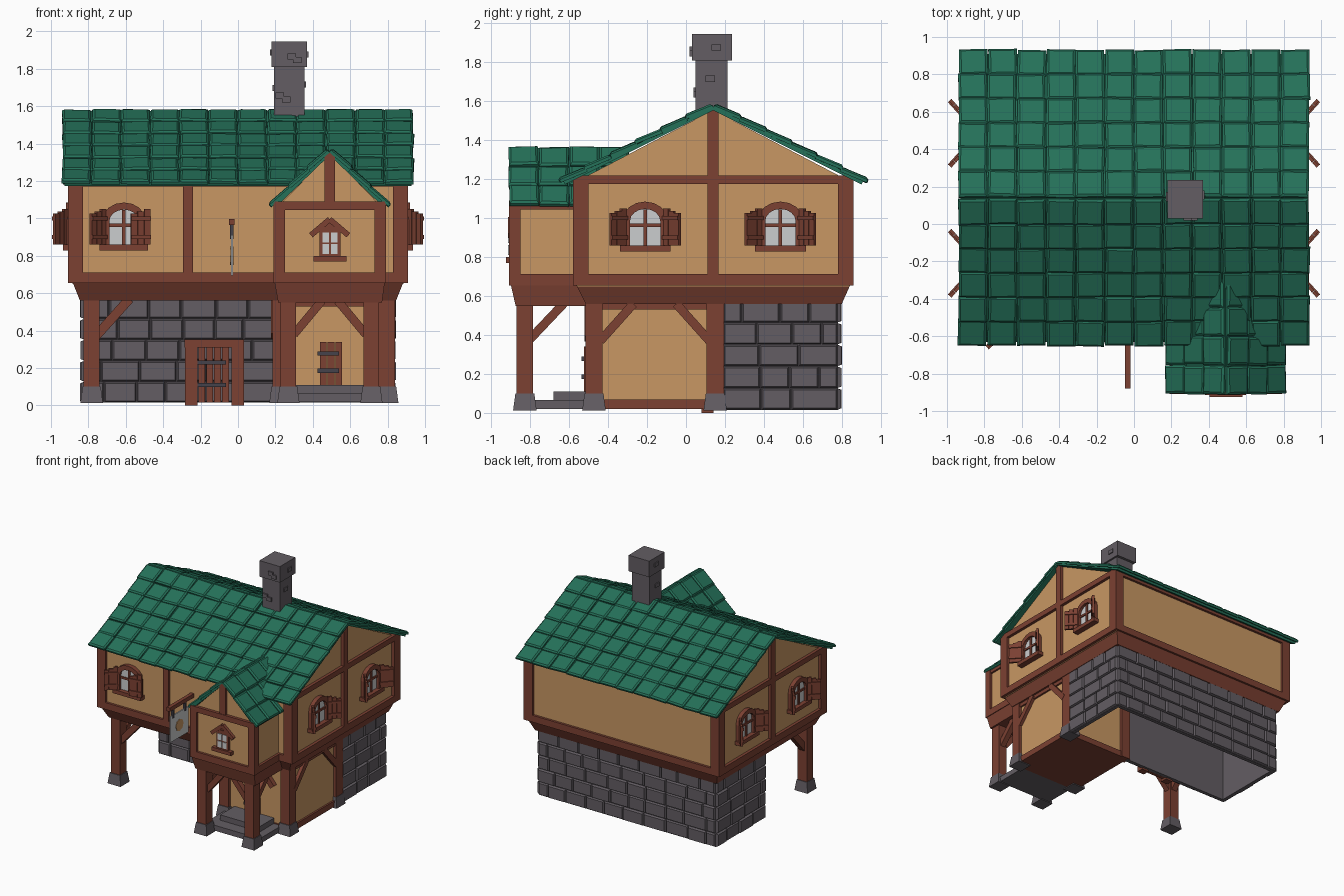
import bpy, bmesh, math, random
from mathutils import Matrix, Vector

if "Cube" in bpy.data.objects:
    bpy.data.objects.remove(bpy.data.objects["Cube"])

random.seed(4)
I = Matrix.Identity(4)
T = Matrix.Translation
R = lambda deg, ax='Z': Matrix.Rotation(math.radians(deg), 4, ax)
COL = {'timber brown': (0.20, 0.052, 0.032), 'plaster tan': (0.58, 0.31, 0.125), 'stone grey': (0.125, 0.11, 0.125),
       'roof green': (0.018, 0.165, 0.10), 'window pale': (0.60, 0.61, 0.62), 'iron dark': (0.06, 0.055, 0.07)}
MATS = {}
for k, c in COL.items():
    MATS[k] = bpy.data.materials.new(k)
    MATS[k].diffuse_color = (*c, 1)
WOOD, TAN, STONE, GREEN, PALE, IRON = COL
parts = {}


def part(name, col):
    return parts.setdefault(name, (bmesh.new(), col))[0]


def hull(name, col, lo, hi, m=I):
    """Solid between two matching point loops."""
    bm, n = part(name, col), len(lo)
    a = [bm.verts.new(m @ Vector(p)) for p in lo]
    b = [bm.verts.new(m @ Vector(p)) for p in hi]
    bm.faces.new(a[::-1])
    bm.faces.new(b)
    for i in range(n):
        bm.faces.new((a[i], a[(i + 1) % n], b[(i + 1) % n], b[i]))


def box(name, col, x0, x1, y0, y1, z0, z1, m=I, t=0.0):
    """Box; t shrinks the top face on every side."""
    lo = [(x0, y0, z0), (x1, y0, z0), (x1, y1, z0), (x0, y1, z0)]
    hi = [(x0 + t, y0 + t, z1), (x1 - t, y0 + t, z1), (x1 - t, y1 - t, z1), (x0 + t, y1 - t, z1)]
    hull(name, col, lo, hi, m)


def prism(name, col, pts, y0, y1, m=I):
    """Outline in x, z extruded along y."""
    hull(name, col, [(x, y0, z) for x, z in pts], [(x, y1, z) for x, z in pts], m)


def beam(name, p, q, w=0.05):
    p, q = Vector(p), Vector(q)
    m = T(p) @ (q - p).to_track_quat('Z', 'Y').to_matrix().to_4x4()
    box(name, WOOD, -w / 2, w / 2, -w / 2, w / 2, 0, (q - p).length, m)


def tiles(name, o, u, v, width, nu, nv):
    """Roof slope: thin deck plus overlapping, bevelled, slightly uneven tiles."""
    L, u, v = Vector(v).length, Vector(u).normalized(), Vector(v).normalized()
    n = u.cross(v)
    if n.z < 0:
        n = -n
    m = T(o) @ Matrix((u, v, n)).transposed().to_4x4()
    box(name, GREEN, 0.012, width - 0.012, 0, L - 0.015, -0.012, 0.008, m)
    du, dv = width / nu, L / nv
    for i in range(nu):
        for j in range(nv):
            r = lambda a: random.uniform(-a, a)
            tm = m @ T(((i + .5) * du + r(.004), (j + .5) * dv + r(.004), 0.008 + r(.002))) @ R(3.5 + r(1), 'X') @ R(r(1.6)) @ R(r(1.2), 'Y')
            box(name, GREEN, -du / 2 + .002, du / 2 - .002, -dv / 2, dv / 2 + .004, -.006, .010, tm)
            box(name, GREEN, -du / 2 + .002, du / 2 - .002, -dv / 2, dv / 2 + .004, .010, .019, tm, .012)


def bricks(m, x0, x1, rows=5, z0=0.015, z1=0.575):
    """Stone wall facing local -y: backing plus staggered bevelled blocks."""
    box('stone_wall', STONE, x0, x1, 0, 0.03, z0, z1 - .005, m)
    h = (z1 - z0) / rows
    for j in range(rows):
        x = x0
        w = random.uniform(.08, .2)
        while x < x1 - .01:
            e = x + w if x1 - x - w > .06 else x1
            box('stone_blocks', STONE, x + .002, e - .002, z0 + j * h + .002, z0 + (j + 1) * h - .002, 0,
                random.uniform(.012, .02), m @ R(90, 'X'), .007)
            x, w = e, random.uniform(.15, .21)


def shutter(m, hinge, s, ang):
    sm = m @ T((hinge, -.02, 0)) @ R(-s * ang)
    for k in range(3):
        a, b = sorted((s * k * .036, s * (k * .036 + .034)))
        box('shutters', WOOD, a, b, -.018, 0, .86, 1.05 - .012 * k, sm)
    a, b = sorted((0, s * .106))
    for z in (.89, .99):
        box('shutters', WOOD, a, b, -.026, -.016, z, z + .02, sm)


def window(m, closed=False):
    """Arched window, local -y outward."""
    arc = lambda w, z, r: [(w, .855)] + [(w * math.cos(a), z + r * math.sin(a)) for a in [math.pi * i / 8 for i in range(9)]] + [(-w, .855)]
    o, g = arc(.115, .99, .095), arc(.078, .985, .062)
    for i in range(len(o) - 1):
        prism('window_frames', WOOD, [o[i], o[i + 1], g[i + 1], g[i]], -.035, .01, m)
    prism('window_glass', PALE, g, -.012, .005, m)
    box('window_frames', WOOD, -.009, .009, -.022, 0, .855, 1.045, m)
    box('window_frames', WOOD, -.078, .078, -.022, 0, .955, .972, m)
    box('window_frames', WOOD, -.13, .13, -.05, .01, .828, .86, m)
    shutter(m, -.105, -1, 42)
    if closed:
        shutter(m @ T((0, -.02, 0)), .14, -1, 10)
    else:
        shutter(m, .105, 1, 42)


def door(name, x0, x1, z0, z1, y, planks):
    """Plank door with two iron straps, facing -y."""
    w = (x1 - x0) / planks
    for k in range(planks):
        box(name, WOOD, x0 + k * w + .003, x0 + (k + 1) * w - .003, y, y + .03, z0, z1)
    for f in (.28, .68):
        z = z0 + f * (z1 - z0)
        box(name + '_straps', IRON, x0 - .01, x1 - .02, y - .012, y, z, z + .022)


def post(x0, x1, y0, y1):
    """Timber post on a tapered stone footing."""
    box('posts', WOOD, x0, x1, y0, y1, .05, .58)
    box('post_footings', STONE, x0 - .018, x1 + .018, y0 - .018, y1 + .018, .012, .10, I, .012)


# Ground floor: stone walls in the back half, plastered room at front right
bricks(T((0, .13, 0)), -.825, .2)
bricks(T((0, .78, 0)) @ R(180), -.825, .825)
bricks(T((.825, 0, 0)) @ R(90), .19, .78)
bricks(T((-.825, 0, 0)) @ R(-90), -.78, -.13)
box('room_walls', TAN, .205, .815, -.485, .15, .03, .57)
box('room_sills', WOOD, .2, .83, -.495, .16, .02, .07)
box('room_sills', WOOD, .2, .83, -.495, .16, .53, .58)
for x in (.185, .755):
    post(x, x + .085, -.515, -.43)
box('posts', WOOD, .75, .84, .105, .195, .05, .58)
box('post_footings', STONE, .74, .855, .09, .21, .012, .10, I, .012)
box('posts', WOOD, .185, .27, .10, .17, .02, .58)
for x in (.82, .2):
    beam('braces', (x, -.44, .37), (x, -.27, .56), .045)
    beam('braces', (x, .12, .37), (x, -.05, .56), .045)
# Free post under the overhang
post(-.825, -.74, -.515, -.43)
beam('braces', (-.76, -.47, .37), (-.58, -.47, .57))
beam('braces', (-.78, -.45, .37), (-.78, -.27, .57))
# Porch posts, braces and steps
for x, s in ((.228, 1), (.672, -1)):
    post(x, x + .083, -.87, -.785)
    xc = x + .041
    beam('braces', (xc + s * .03, -.825, .38), (xc + s * .18, -.825, .56), .045)
    beam('braces', (xc, -.80, .38), (xc, -.62, .57), .045)
    beam('braces', (xc + s * .03, -.50, .38), (xc + s * .18, -.50, .56), .045)
box('steps', STONE, .24, .75, -.78, -.49, .02, .065)
box('steps', STONE, .31, .68, -.68, -.49, .065, .11)

# Doors
door('porch_door', .435, .56, .11, .34, -.525, 3)
door('main_door', -.215, -.045, .015, .315, .10, 4)
for x in (-.283, -.035):
    box('main_door_frame', WOOD, x, x + .066, .08, .14, 0, .33)
box('main_door_frame', WOOD, -.285, .033, .078, .14, .31, .352)

# Jetty: flared timber band under the upper floor
rect = lambda a, b, c, d, z: [(a, c, z), (b, c, z), (b, d, z), (a, d, z)]
hull('jetty', WOOD, rect(-.845, .845, -.515, .80, .56), rect(-.885, .885, -.565, .845, .66))
hull('jetty', WOOD, rect(.215, .77, -.875, -.5, .55), rect(.195, .785, -.9, -.5, .66))

# Upper floor: plaster body with gables, then timber frame
prism('upper_walls', TAN, [(-.56, .65), (.84, .65), (.84, 1.19), (.14, 1.555), (-.56, 1.19)], -.885, .885, R(90))
box('upper_frame', WOOD, -.91, .91, -.58, .86, .655, .712)
for x0, x1 in ((-.91, -.87), (.87, .91)):
    box('upper_frame', WOOD, x0, x1, -.58, .86, 1.175, 1.22)
    box('upper_frame', WOOD, x0, x1, .11, .167, .7, 1.56)
for y in (-.58, .835):
    box('upper_frame', WOOD, -.9, .9, y, y + .025, 1.17, 1.20)
for x in (-.91, .83):
    for y in (-.58, .78):
        box('upper_frame', WOOD, x, x + .08, y, y + .08, .66, 1.2)
box('upper_frame', WOOD, -.295, -.24, -.58, -.53, .7, 1.19)
box('porch_walls', TAN, .21, .77, -.89, -.5, .65, 1.06)
prism('porch_walls', TAN, [(.21, 1.06), (.77, 1.06), (.49, 1.345)], -.885, -.5)
box('porch_frame', WOOD, .19, .79, -.91, -.5, .655, .712)
box('porch_frame', WOOD, .195, .785, -.91, -.5, 1.045, 1.09)
for x in (.19, .73):
    box('porch_frame', WOOD, x, x + .06, -.91, -.85, .66, 1.08)
box('porch_frame', WOOD, .463, .518, -.905, -.86, 1.08, 1.355)

# Windows on both sides and the front
for y in (-.21, .485):
    window(T((.885, y, 0)) @ R(90))
    window(T((-.885, y, 0)) @ R(-90))
window(T((-.61, -.56, 0)), True)
# Small porch window with its own little gable
box('porch_window', WOOD, .437, .547, -.91, -.88, .79, .955)
for x in (.452, .497):
    for z in (.81, .872):
        box('porch_window_glass', PALE, x, x + .035, -.915, -.90, z, z + .052)
box('porch_window', WOOD, .403, .58, -.925, -.88, .77, .80)
for s in (-1, 1):
    beam('porch_window_hood', (.49 + s * .1, -.90, .91), (.49, -.90, .995), .03)
prism('porch_window_hood', WOOD, [(.43, .94), (.55, .94), (.49, .99)], -.905, -.88)

# Main roof and porch roof
for s in (-1, 1):
    tiles('main_roof', (-.94, .14, 1.567), (1, 0, 0), (0, s * .78, -.39), 1.88, 12, 6)
    tiles('porch_roof', (.49, -.91, 1.355), (0, 1, 0), (s * .305, 0, -.295), .62, 4, 3)

# Chimney with a few raised stones
box('chimney', STONE, .193, .355, .05, .212, 1.45, 1.82)
box('chimney', STONE, .178, .37, .03, .235, 1.81, 1.945)
for x, z, y in ((.2, 1.64, .05), (.235, 1.62, .05), (.265, 1.85, .03), (.295, 1.83, .03)):
    box('chimney_stones', STONE, x, x + .045, y - .012, y + .01, z, z + .032)
for y, z, x in ((.09, 1.68, .185), (.12, 1.87, .17), (.1, 1.7, .347), (.13, 1.86, .362)):
    box('chimney_stones', STONE, x, x + .016, y, y + .05, z, z + .032)

# Hanging sign board on a bracket
box('sign_bracket', WOOD, -.048, -.018, -.88, -.55, .965, .998)
for y in (-.82, -.66):
    box('sign_hooks', IRON, -.043, -.023, y - .01, y + .01, .89, .965)
box('sign_board', PALE, -.038, -.028, -.86, -.62, .695, .91)
dot = [(-.74 + .05 * math.cos(i * math.pi / 4), .80 + .05 * math.sin(i * math.pi / 4)) for i in range(8)]
prism('sign_disc', TAN, dot, .024, .042, R(90))

# Turn every collected part into an object
for name, (bm, col) in parts.items():
    bmesh.ops.recalc_face_normals(bm, faces=bm.faces[:])
    me = bpy.data.meshes.new(name)
    bm.to_mesh(me)
    bm.free()
    me.materials.append(MATS[col])
    bpy.context.collection.objects.link(bpy.data.objects.new(name, me))

for m in bpy.data.materials:
    if m.users and not m.is_grease_pencil:
        m.use_nodes = True
        m.node_tree.nodes["Principled BSDF"].inputs["Base Color"].default_value = m.diffuse_color
